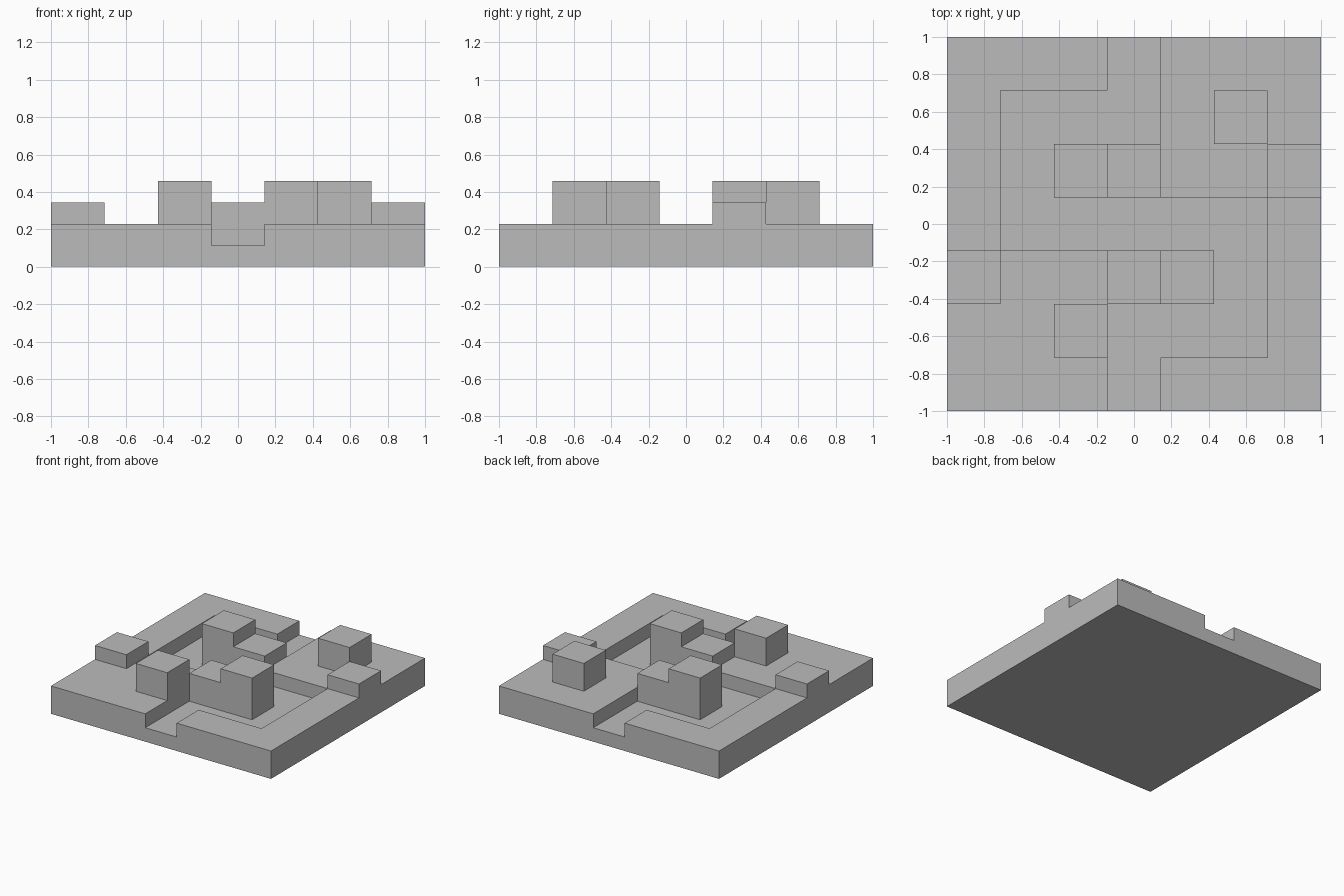
import bpy
import bmesh

# Clear the default cube only
cube = bpy.data.objects.get("Cube")
if cube:
    bpy.data.objects.remove(cube, do_unlink=True)

# Plain grey material
grey = bpy.data.materials.new("plain grey")
grey.use_nodes = True
grey.diffuse_color = (0.5, 0.5, 0.5, 1)
grey.node_tree.nodes["Principled BSDF"].inputs["Base Color"].default_value = (0.5, 0.5, 0.5, 1)

CELLS = 7
SIZE = 2 / CELLS
STEP = 0.8 / CELLS

# Plan of the tile from back to front:
# "." sunken path, "g" ground, "l" low block, "T" tall block
PLAN = [
    "ggg.ggg",
    "g...gTg",
    "g.Tlggl",
    "g.....g",
    "lgglT.g",
    "ggT...g",
    "ggg.ggg",
]
LEVEL = {".": 1, "g": 2, "l": 3, "T": 4}


def cell_level(face):
    """Height level of the plan cell below a face."""
    centre = face.calc_center_median()
    column = int((centre.x + 1) / SIZE)
    row = int((1 - centre.y) / SIZE)
    return LEVEL[PLAN[row][column]]


def raise_faces(bm, faces, keep=False):
    """Extrude a region of cells up by one step and return its new top."""
    new = bmesh.ops.extrude_face_region(bm, geom=faces, use_keep_orig=keep)["geom"]
    verts = [v for v in new if isinstance(v, bmesh.types.BMVert)]
    bmesh.ops.translate(bm, verts=verts, vec=(0, 0, STEP))
    return [f for f in new if isinstance(f, bmesh.types.BMFace)]


bm = bmesh.new()
bmesh.ops.create_grid(bm, x_segments=CELLS, y_segments=CELLS, size=1)

# Path floor with a closed underside
underside = bm.faces[:]
top = raise_faces(bm, underside, keep=True)
bmesh.ops.reverse_faces(bm, faces=[f for f in bm.faces
                                   if f.calc_center_median().z < STEP / 4])

# Ground banks, then low blocks, then tall blocks
for level in (2, 3, 4):
    top = raise_faces(bm, [f for f in top if cell_level(f) >= level])

mesh = bpy.data.meshes.new("path_tile")
bm.to_mesh(mesh)
bm.free()
mesh.materials.append(grey)
tile = bpy.data.objects.new("path_tile", mesh)
bpy.context.collection.objects.link(tile)
